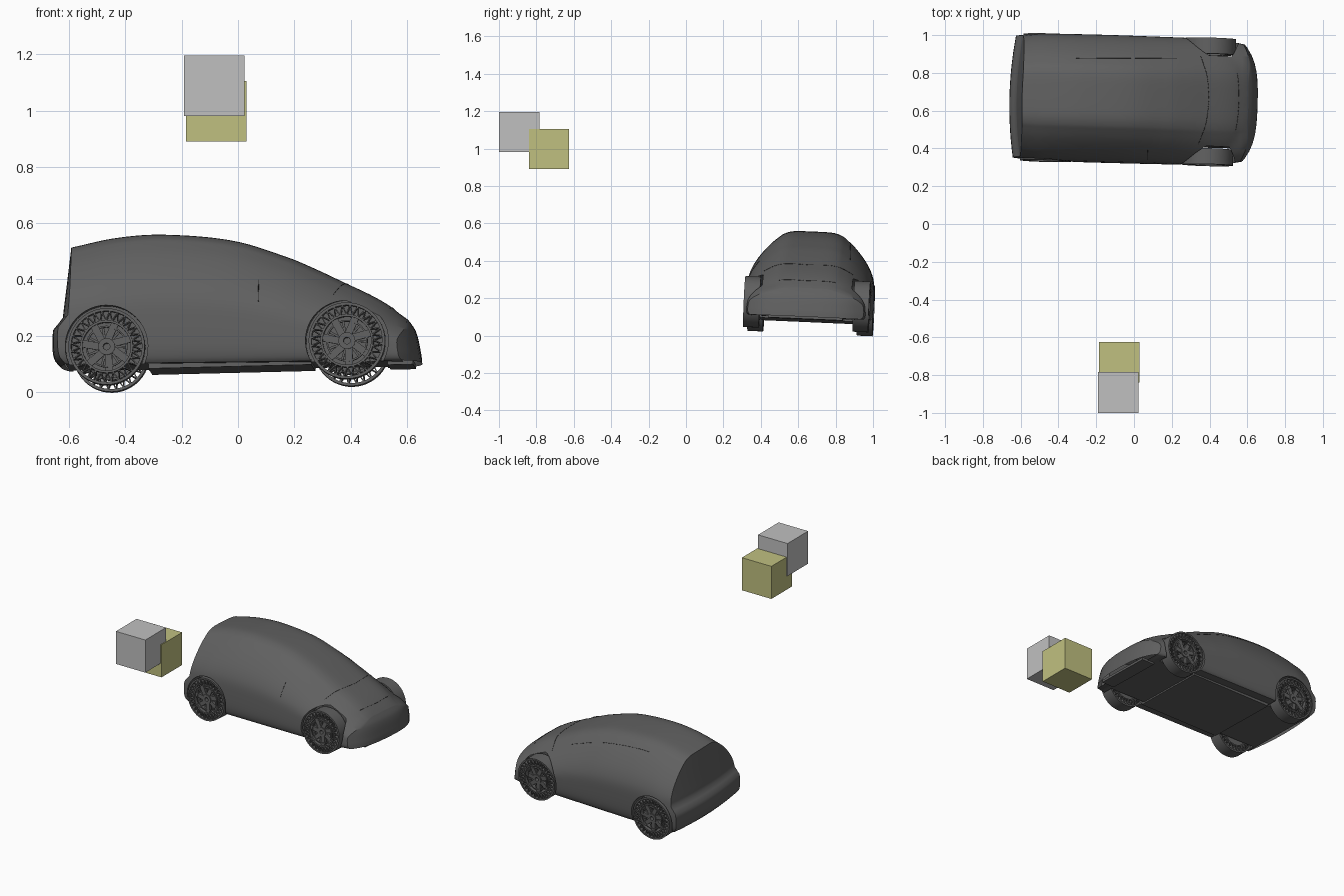
import bpy, bmesh, math
from mathutils import Matrix, Vector

old = bpy.data.objects.get("Cube")
if old:
    bpy.data.objects.remove(old)


def material(name, rgb):
    m = bpy.data.materials.new(name)
    m.use_nodes = True
    m.diffuse_color = (*rgb, 1)
    m.node_tree.nodes["Principled BSDF"].inputs["Base Color"].default_value = (*rgb, 1)
    return m


CHARCOAL = material("charcoal", (0.117, 0.117, 0.117))
SEAM = material("seam black", (0.02, 0.02, 0.02))
SILVER = material("silver", (0.527, 0.527, 0.527))
YELLOW = material("pale yellow", (0.527, 0.527, 0.216))

# The car sits slightly rolled, pitched and turned
CAR = (Matrix.Translation((0, 0.65, 0)) @ Matrix.Rotation(math.radians(-1.5), 4, 'Z')
       @ Matrix.Rotation(math.radians(-1.4), 4, 'Y') @ Matrix.Rotation(math.radians(-2.5), 4, 'X'))


def add_object(name, bm, mat, matrix=Matrix()):
    bmesh.ops.recalc_face_normals(bm, faces=bm.faces)
    mesh = bpy.data.meshes.new(name)
    bm.to_mesh(mesh)
    bm.free()
    mesh.materials.append(mat)
    ob = bpy.data.objects.new(name, mesh)
    bpy.context.collection.objects.link(ob)
    ob.matrix_world = matrix
    return ob


def box(bm, size, matrix):
    bmesh.ops.create_cube(bm, size=1, matrix=matrix @ Matrix.Diagonal((*size, 1)))


def smooth_by_angle(ob, angle):
    bpy.ops.object.select_all(action='DESELECT')
    ob.select_set(True)
    bpy.context.view_layer.objects.active = ob
    bpy.ops.object.shade_smooth_by_angle(angle=math.radians(angle))


def lookup(table, x):
    """Cubic interpolation through (x, value) pairs, clamped at the ends."""
    x = min(max(x, table[0][0]), table[-1][0])
    i = next(k for k in range(len(table) - 1) if x <= table[k + 1][0])

    def slope(k):
        a, b = table[max(k - 1, 0)], table[min(k + 1, len(table) - 1)]
        return (b[1] - a[1]) / (b[0] - a[0])
    (x0, y0), (x1, y1) = table[i], table[i + 1]
    h = x1 - x0
    u = (x - x0) / h
    return (y0 * (1 + 2 * u) * (1 - u) ** 2 + y1 * u * u * (3 - 2 * u)
            + h * (slope(i) * u * (1 - u) ** 2 - slope(i + 1) * u * u * (1 - u)))


# Body tables: roof line and half width along the car, end profiles by height
ROOF = [(0, .525), (.135, .555), (.277, .563), (.487, .535), (.655, .47), (.74, .425),
        (.824, .375), (.907, .325), (.965, .28), (1, .24)]
WIDTH = [(0, .322), (.1, .335), (.8, .335), (.93, .328), (1, .31)]
REAR = [(.095, -.622), (.13, -.65), (.2, -.655), (.24, -.648), (.265, -.62), (.3, -.613), (.525, -.58)]
NOSE = [(.085, .657), (.12, .654), (.2, .637), (.25, .605)]
SECTION = [(0, 1), (.3, .995), (.45, .965), (.54, .92), (.68, .83), (.83, .7), (.93, .58),
           (.985, .46), (1, .3), (1, .13), (.98, .04), (.95, 0)]
ACROSS = [(i / 11, p[0]) for i, p in enumerate(SECTION)]
HEIGHT = [(i / 11, p[1]) for i, p in enumerate(SECTION)]


def surface(t, v, side=1.0):
    """Point on the body: t from tail to nose, v from roof centre to sill."""
    low = .1 - .015 * t
    z = low + (lookup(ROOF, t) - low) * lookup(HEIGHT, v)
    y = lookup(WIDTH, t) * lookup(ACROSS, v) * side
    rear = lookup(REAR, z) + .25 * y * y
    nose = lookup(NOSE, z) - .2 * y * y - 6 * y ** 4
    return Vector((rear + (nose - rear) * t, y, z))


def grid(bm, rows):
    verts = [[bm.verts.new(p) for p in row] for row in rows]
    for a, b in zip(verts, verts[1:]):
        for i in range(len(a) - 1):
            bm.faces.new((a[i], a[i + 1], b[i + 1], b[i]))


# Body shell
bm = bmesh.new()
NT, NV, NC = 56, 36, 14
vs = [i / NV for i in range(NV + 1)]
rows = []
for k in range(NT + 1):
    t = k / NT
    rows.append([surface(t, v) for v in vs] + [surface(t, v, -1) for v in reversed(vs)])
    rows[-1].append(rows[-1][0])
grid(bm, rows)
for t in (0, 1):
    grid(bm, [[surface(t, v, -1 + 2 * c / NC) for c in range(NC + 1)] for v in vs])
bmesh.ops.remove_doubles(bm, verts=bm.verts, dist=.0002)
bmesh.ops.dissolve_degenerate(bm, edges=bm.edges, dist=.0001)
body = add_object("car_body", bm, CHARCOAL, CAR)

# Wheel wells cut out of the body
AXLES = (-.455, .4)
WHEEL_Z = .158
TURN = Matrix.Rotation(math.pi / 2, 4, 'X')
bm = bmesh.new()
for x in AXLES:
    for side in (-1, 1):
        bmesh.ops.create_cone(bm, cap_ends=True, segments=48, radius1=.147, radius2=.147, depth=.16,
                              matrix=Matrix.Translation((x, side * .32, WHEEL_Z)) @ TURN)
cutter = add_object("wheel_well_cutter", bm, CHARCOAL, CAR)
cutter.hide_render = True
cutter.hide_set(True)
cut = body.modifiers.new("wheel wells", 'BOOLEAN')
cut.operation = 'DIFFERENCE'
cut.solver = 'EXACT'
cut.object = cutter
bpy.context.view_layer.objects.active = body
bpy.ops.object.modifier_apply(modifier=cut.name)
bpy.data.objects.remove(cutter)
smooth_by_angle(body, 35)

# Floor pan and front lip under the body
bm = bmesh.new()
box(bm, (.58, .52, .02), Matrix.Translation((-.02, 0, .089)))
box(bm, (.09, .4, .016), Matrix.Translation((.585, 0, .082)))
add_object("floor_pan", bm, CHARCOAL, CAR)


# Airless wheel, axle along y, outer face toward +y
def ring(bm, r0, r1, y0, y1, n=48):
    loop = [(r0, y0), (r1, y0), (r1, y1), (r0, y1), (r0, y0)]
    grid(bm, [[(r * math.cos(a), y, r * math.sin(a)) for r, y in loop]
              for a in (2 * math.pi * k / n for k in range(n + 1))])


def bar(bm, r0, a0, r1, a1, width, depth, y):
    p = Vector((r0 * math.cos(a0), y, r0 * math.sin(a0)))
    q = Vector((r1 * math.cos(a1), y, r1 * math.sin(a1)))
    d = q - p
    box(bm, (d.length, depth, width),
        Matrix.Translation((p + q) / 2) @ Matrix.Rotation(-math.atan2(d.z, d.x), 4, 'Y'))


bm = bmesh.new()
ring(bm, .126, .136, -.042, .042)
ring(bm, .086, .094, -.042, .042)
ring(bm, .068, .074, .01, .036)
ring(bm, .012, .03, -.02, .038, 24)
TEETH = 28
for k in range(TEETH):
    a, step = 2 * math.pi * k / TEETH, math.pi / TEETH
    for turn in (-step, step):
        bar(bm, .093, a, .128, a + turn, .004, .08, 0)
for k in range(7):
    a = 2 * math.pi * k / 7
    bar(bm, .026, a, .088, a + .15, .026, .02, .022)
    bar(bm, .026, a + .45, .07, a + .5, .008, .014, .018)
bmesh.ops.create_cone(bm, cap_ends=True, segments=40, radius1=.087, radius2=.087, depth=.02,
                      matrix=Matrix.Translation((0, -.02, 0)) @ TURN)
bmesh.ops.remove_doubles(bm, verts=bm.verts, dist=.00001)
wheel = add_object("wheel", bm, CHARCOAL)
smooth_by_angle(wheel, 30)
for x, end in zip(AXLES, ("rear", "front")):
    for side, label in ((1, "left"), (-1, "right")):
        ob = bpy.data.objects.new(f"{end}_{label}_wheel", wheel.data)
        bpy.context.collection.objects.link(ob)
        spin = Matrix.Rotation(0 if side > 0 else math.pi, 4, 'Z')
        ob.matrix_world = CAR @ Matrix.Translation((x, side * .293, WHEEL_Z)) @ spin
bpy.data.objects.remove(wheel)


# Fine panel seams that follow the body surface
def seam(name, start, end, sides=(-1, 1), n=16):
    curve = bpy.data.curves.new(name, 'CURVE')
    curve.dimensions = '3D'
    curve.bevel_depth = .0012
    curve.bevel_resolution = 0
    for side in sides:
        line = curve.splines.new('POLY')
        line.points.add(n)
        for k, point in enumerate(line.points):
            u = k / n
            t, v = (a + (b - a) * u for a, b in zip(start, end))
            point.co = (*surface(t, v, side), 1)
    curve.materials.append(SEAM)
    ob = bpy.data.objects.new(name, curve)
    bpy.context.collection.objects.link(ob)
    ob.matrix_world = CAR


seam("windscreen_base_seam", (.835, 0), (.81, .38))
seam("pillar_seam", (.59, .44), (.61, .58), (-1,))
seam("hood_slit", (.965, 0), (.96, .2))
seam("window_seam", (.2, .3), (.7, .34), (1,))

# Two floating cubes
for name, mat, centre in (("silver_cube", SILVER, (-.084, -.892, 1.088)),
                          ("yellow_cube", YELLOW, (-.078, -.732, .997))):
    bm = bmesh.new()
    box(bm, (.215, .215, .215), Matrix.Translation(centre))
    add_object(name, bm, mat)
